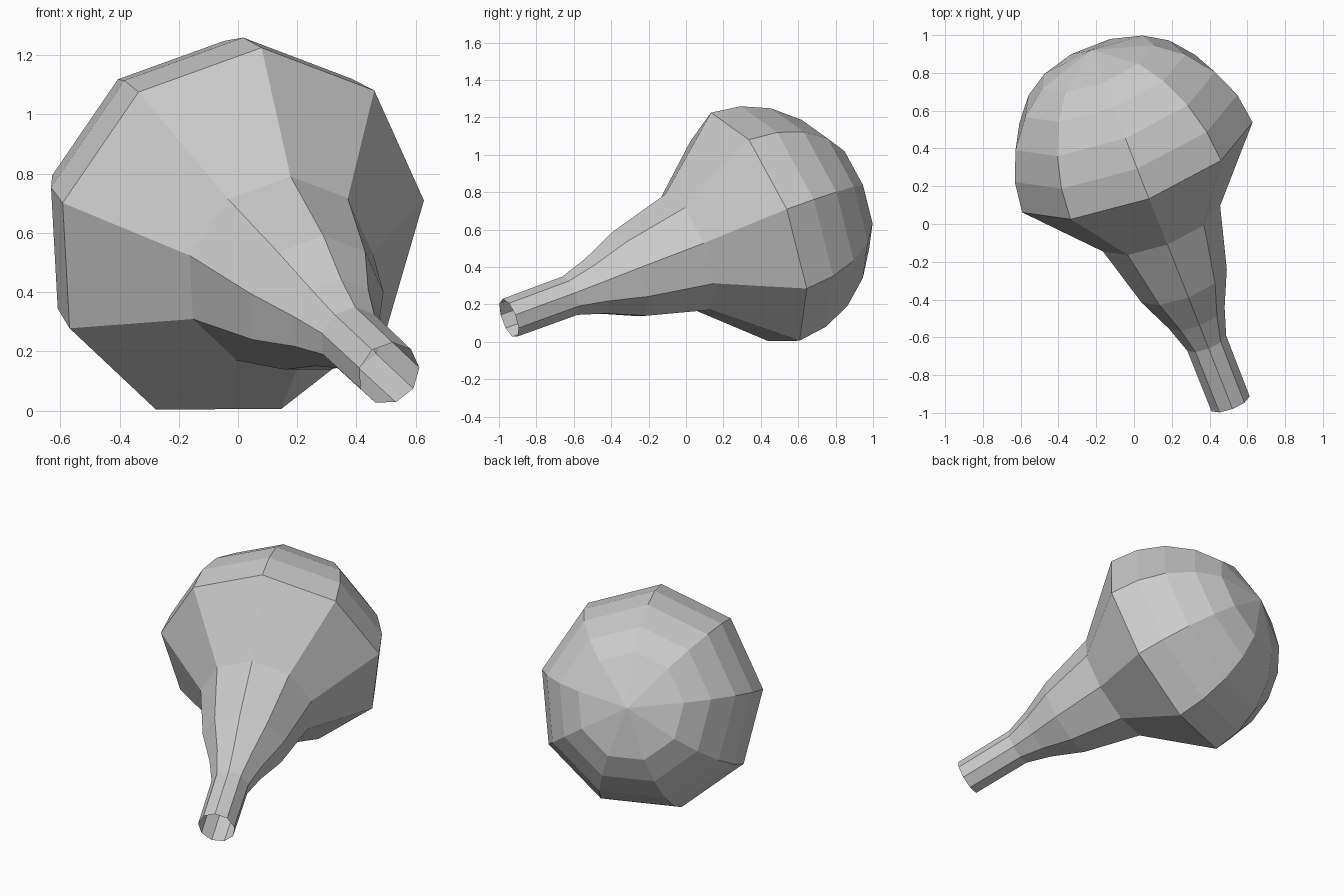
import bpy, bmesh
from math import sin, cos, radians, tau
from mathutils import Vector, Matrix

if "Cube" in bpy.data.objects:
    bpy.data.objects.remove(bpy.data.objects["Cube"])

SIDES = 9
RADIUS = 0.665
CENTRE = Vector((0.005, 0.335, 0.596))

# Tilted frame: the axis runs from the open neck to the rounded back
axis = Vector((-0.3466, 0.8805, 0.323)).normalized()
up = Vector((0.113, -0.305, 0.946))
up = (up - axis * up.dot(axis)).normalized()
side = axis.cross(up)
frame = Matrix.Translation(CENTRE) @ Matrix((up, side, axis)).transposed().to_4x4()

# Profile as (radius, distance along axis): neck, then dome
profile = [(0.11, -1.455), (0.112, -1.091), (0.16, -0.937), (0.246, -0.738), (0.338, -0.388)]
profile += [(RADIUS * cos(radians(a)), RADIUS * sin(radians(a))) for a in (0, 15, 30, 46, 61)]

# Bulb with open neck: lathe the profile, close the dome with a fan
bm = bmesh.new()
rings = [[bm.verts.new((r * cos(tau * i / SIDES), r * sin(tau * i / SIDES), t))
          for i in range(SIDES)] for r, t in profile]
apex = bm.verts.new((0, 0, RADIUS))
for i in range(SIDES):
    j = (i + 1) % SIDES
    for a, b in zip(rings, rings[1:]):
        bm.faces.new((a[i], a[j], b[j], b[i]))
    bm.faces.new((rings[-1][i], rings[-1][j], apex))
bmesh.ops.transform(bm, matrix=frame, verts=bm.verts)
bmesh.ops.recalc_face_normals(bm, faces=bm.faces)

mesh = bpy.data.meshes.new("bulb")
bm.to_mesh(mesh)
bm.free()
bpy.context.collection.objects.link(bpy.data.objects.new("bulb", mesh))
